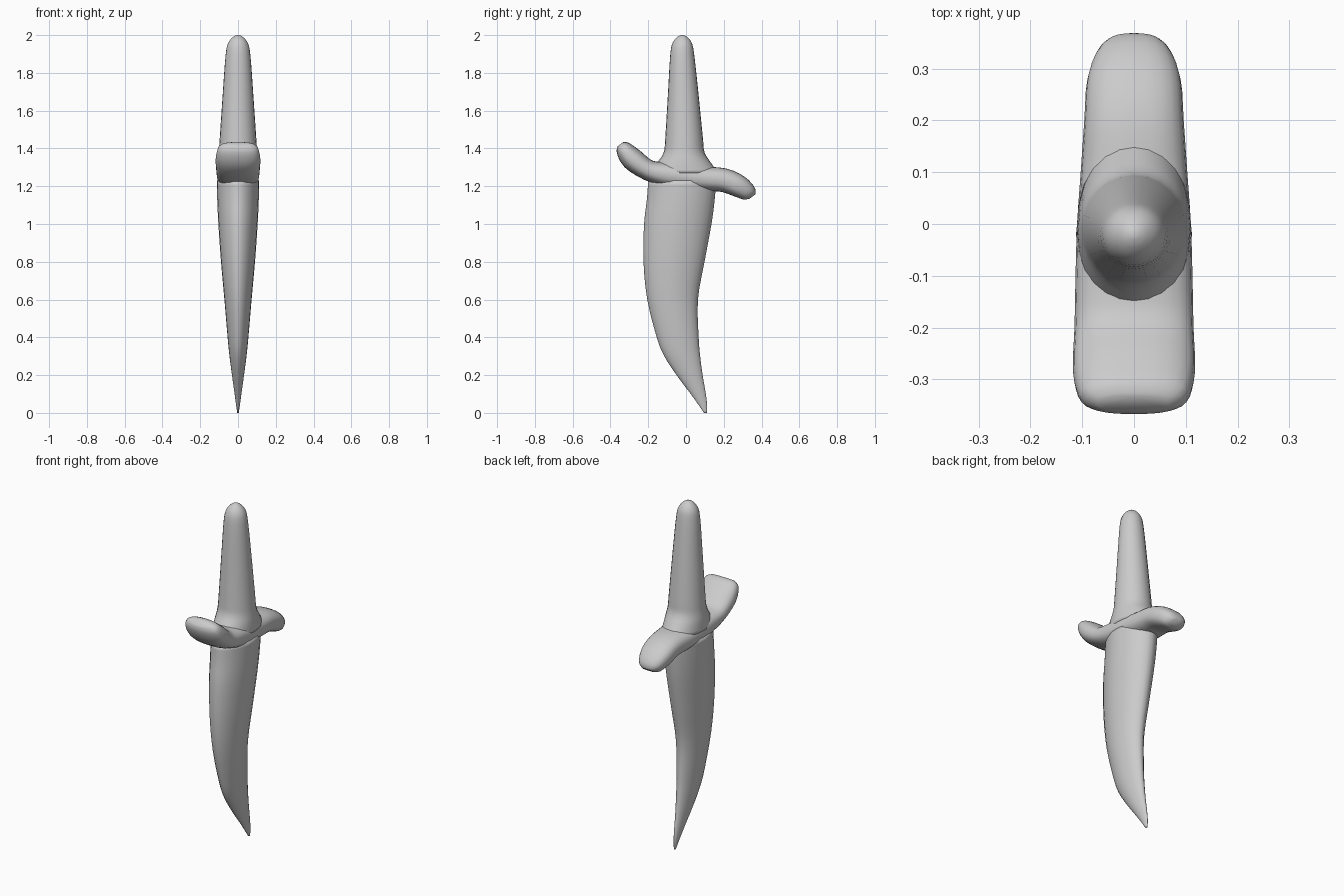
import bpy, bmesh
from math import cos, sin, pi, hypot

if "Cube" in bpy.data.objects:
    bpy.data.objects.remove(bpy.data.objects["Cube"])


def spline(rows, steps):
    """Catmull-Rom interpolation through rows of numbers."""
    pts = [rows[0]] + rows + [rows[-1]]
    out = []
    for i in range(1, len(pts) - 2):
        for s in range(steps):
            t = s / steps
            out.append([0.5 * (2 * b + (c - a) * t + (2 * a - 5 * b + 4 * c - d) * t * t
                               + (3 * b - a - 3 * c + d) * t ** 3)
                        for a, b, c, d in zip(*pts[i - 1:i + 3])])
    return out + [list(rows[-1])]


def loft(name, rows, power=2.0, follow=False, steps=3, sides=24):
    """Skin superellipse rings; each row is (y, z, half depth, half width in x)."""
    rows = spline(rows, steps)
    bm = bmesh.new()
    rings = []
    for i, (y, z, hv, hx) in enumerate(rows):
        ny, nz = 1.0, 0.0
        if follow:
            a, b = rows[max(i - 1, 0)], rows[min(i + 1, len(rows) - 1)]
            dy, dz = b[0] - a[0], b[1] - a[1]
            length = hypot(dy, dz)
            ny, nz = -dz / length, dy / length
        ring = []
        for k in range(sides):
            c, s = cos(2 * pi * k / sides), sin(2 * pi * k / sides)
            u = abs(c) ** (2 / power) * (1 if c > 0 else -1) * hv
            x = abs(s) ** (2 / power) * (1 if s > 0 else -1) * hx
            ring.append(bm.verts.new((x, y + ny * u, z + nz * u)))
        rings.append(ring)
    for p, q in zip(rings, rings[1:]):
        for k in range(sides):
            j = (k + 1) % sides
            bm.faces.new((p[k], p[j], q[j], q[k]))
    bm.faces.new(rings[0][::-1])
    bm.faces.new(rings[-1])
    bmesh.ops.recalc_face_normals(bm, faces=bm.faces)
    for f in bm.faces:
        f.smooth = True
    mesh = bpy.data.meshes.new(name)
    bm.to_mesh(mesh)
    bm.free()
    obj = bpy.data.objects.new(name, mesh)
    bpy.context.collection.objects.link(obj)
    return obj


# Curved blade: z, front edge y, back edge y, half thickness
blade = [(0.0, 0.095, 0.110, 0.004), (0.04, 0.068, 0.112, 0.010),
         (0.1, 0.025, 0.105, 0.018), (0.2, -0.05, 0.088, 0.032),
         (0.3, -0.115, 0.075, 0.045), (0.4, -0.155, 0.067, 0.055),
         (0.6, -0.205, 0.063, 0.072), (0.8, -0.225, 0.098, 0.090),
         (1.0, -0.222, 0.135, 0.104), (1.13, -0.207, 0.152, 0.110),
         (1.23, -0.200, 0.160, 0.112)]
loft("blade", [((f + b) / 2, z, (b - f) / 2, t) for z, f, b, t in blade], power=1.85)

# S-shaped guard with one end raised and the other lowered
loft("guard", [(-0.348, 1.422, 0.018, 0.070), (-0.333, 1.403, 0.042, 0.104),
               (-0.285, 1.345, 0.060, 0.118), (-0.2, 1.285, 0.055, 0.115),
               (-0.1, 1.262, 0.065, 0.113), (0.0, 1.25, 0.067, 0.110),
               (0.1, 1.24, 0.064, 0.103), (0.2, 1.232, 0.063, 0.096),
               (0.28, 1.20, 0.059, 0.090), (0.335, 1.162, 0.043, 0.066),
               (0.351, 1.145, 0.020, 0.034)], power=2.5, follow=True)

# Tapered grip with flared base and rounded end
loft("handle", [(-0.01, 1.27, 0.180, 0.111), (-0.01, 1.33, 0.138, 0.108),
                (-0.01, 1.38, 0.108, 0.102), (-0.01, 1.45, 0.100, 0.097),
                (-0.015, 1.7, 0.080, 0.080), (-0.02, 1.9, 0.063, 0.065),
                (-0.02, 1.96, 0.050, 0.051), (-0.02, 1.99, 0.026, 0.026),
                (-0.02, 2.0, 0.006, 0.006)])
